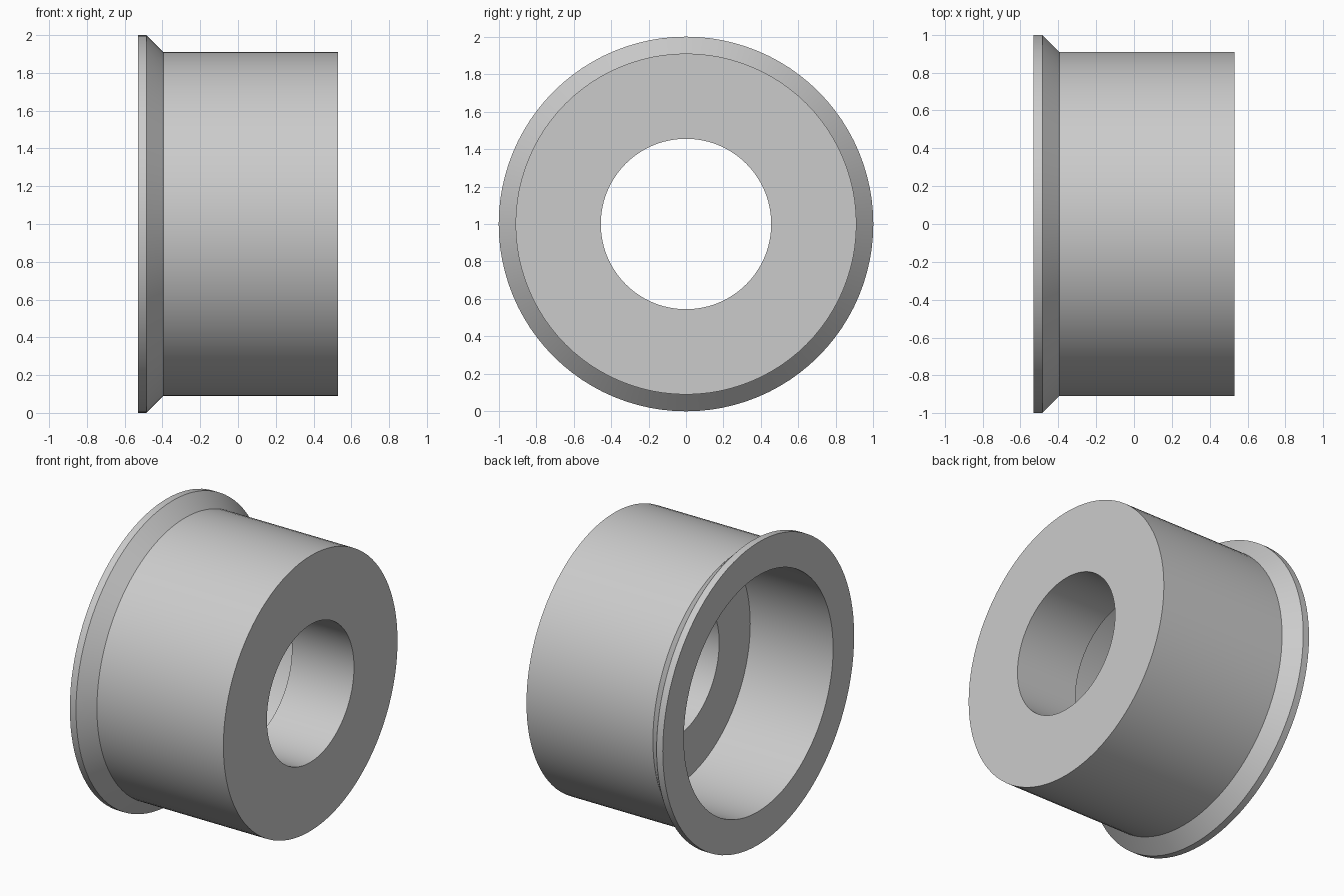
import bpy
import bmesh
import math
from mathutils import Vector

cube = bpy.data.objects.get("Cube")
if cube:
    bpy.data.objects.remove(cube, do_unlink=True)

SEGMENTS = 96

# One plain grey for the whole bushing
grey = bpy.data.materials.new("light grey")
grey.use_nodes = True
colour = (0.6, 0.6, 0.6, 1)
grey.diffuse_color = colour
grey.node_tree.nodes["Principled BSDF"].inputs["Base Color"].default_value = colour

# Closed half section: (position along the axis, radius)
section = [
    (-0.53, 0.78), (-0.53, 1.0),      # flange face
    (-0.485, 1.0), (-0.395, 0.91),    # flange rim and chamfer
    (0.53, 0.91), (0.53, 0.455),      # barrel and end face
    (0.076, 0.455), (0.076, 0.78),    # bore and counterbore floor
]


def revolve(name, profile):
    """Turn a closed profile about the x axis."""
    bm = bmesh.new()
    verts = [bm.verts.new((x, 0, r)) for x, r in profile]
    edges = [bm.edges.new((a, b)) for a, b in zip(verts, verts[1:] + verts[:1])]
    bmesh.ops.spin(bm, geom=verts + edges, cent=Vector(), axis=Vector((1, 0, 0)),
                   angle=math.tau, steps=SEGMENTS)
    bmesh.ops.remove_doubles(bm, verts=bm.verts, dist=0.0001)
    bmesh.ops.recalc_face_normals(bm, faces=bm.faces)
    mesh = bpy.data.meshes.new(name)
    bm.to_mesh(mesh)
    bm.free()
    mesh.materials.append(grey)
    obj = bpy.data.objects.new(name, mesh)
    bpy.context.collection.objects.link(obj)
    return obj


# Flanged bushing, resting on its flange rim
bushing = revolve("flanged_bushing", section)
bushing.location.z = 1.0
bpy.ops.object.select_all(action="DESELECT")
bushing.select_set(True)
bpy.context.view_layer.objects.active = bushing
bpy.ops.object.shade_smooth_by_angle(angle=math.radians(30))
